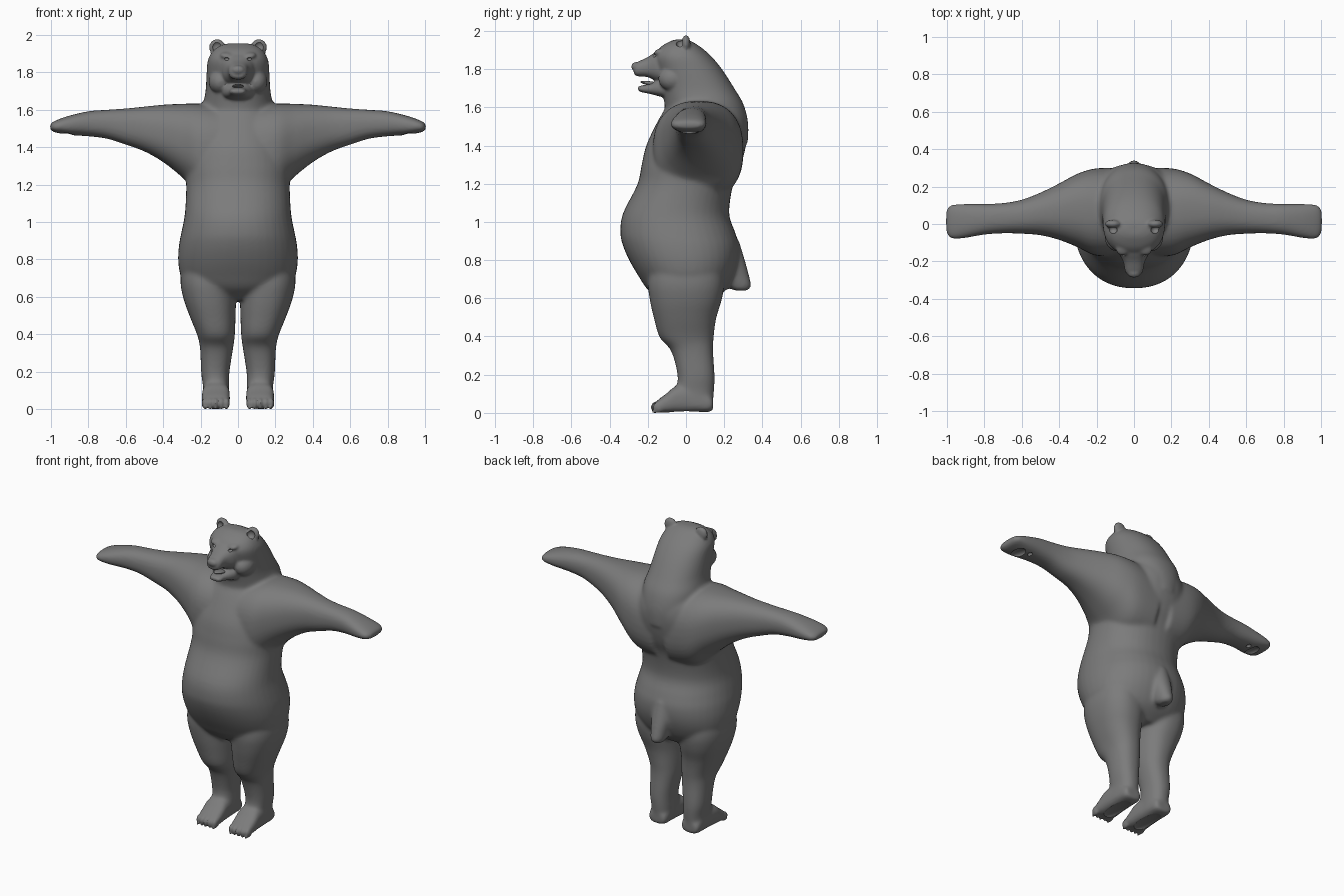
import bpy, bmesh, math
from mathutils import Vector, Matrix

if "Cube" in bpy.data.objects:
    bpy.data.objects.remove(bpy.data.objects["Cube"])

fur = bpy.data.materials.new("grey_fur")
fur.diffuse_color = (0.2, 0.2, 0.2, 1)
fur.use_nodes = True
fur.node_tree.nodes["Principled BSDF"].inputs["Base Color"].default_value = fur.diffuse_color


def finish(name, bm):
    bmesh.ops.recalc_face_normals(bm, faces=bm.faces)
    me = bpy.data.meshes.new(name)
    bm.to_mesh(me)
    bm.free()
    me.materials.append(fur)
    ob = bpy.data.objects.new(name, me)
    bpy.context.collection.objects.link(ob)
    return ob


def spline(rows, steps=4):
    """Smoothly interpolate the rows of section limits."""
    out = []
    for i in range(len(rows) - 1):
        a, b, c, d = (rows[max(0, min(len(rows) - 1, i + k))] for k in (-1, 0, 1, 2))
        for s in range(steps):
            t = s / steps
            out.append([q + 0.5 * t * (r - p + t * (2 * p - 5 * q + 4 * r - w + t * (3 * (q - r) + w - p)))
                        for p, q, r, w in zip(a, b, c, d)])
    return out + [list(rows[-1])]


def loft(name, axis, rows, power=2.2, side=1, n=40):
    """Rounded sections along an axis; row = position, u min, u max, v min, v max."""
    bm = bmesh.new()
    u, v = [k for k in range(3) if k != axis]
    rings = []
    for t, u0, u1, v0, v1 in spline(rows):
        ring = []
        for k in range(n):
            a = 2 * math.pi * k / n
            c, s = math.cos(a), math.sin(a)
            co = [0, 0, 0]
            co[axis] = t
            co[u] = (u0 + u1) / 2 + (u1 - u0) / 2 * math.copysign(abs(c) ** (2 / power), c)
            co[v] = (v0 + v1) / 2 + (v1 - v0) / 2 * math.copysign(abs(s) ** (2 / power), s)
            co[0] *= side
            ring.append(bm.verts.new(co))
        rings.append(ring)
    for p, q in zip(rings, rings[1:]):
        for k in range(n):
            bm.faces.new((p[k], p[(k + 1) % n], q[(k + 1) % n], q[k]))
    bm.faces.new(rings[0])
    bm.faces.new(rings[-1])
    return finish(name, bm)


def ball(name, co, radii, tilt=0):
    bm = bmesh.new()
    m = Matrix.Translation(co) @ Matrix.Rotation(tilt, 4, 'X') @ Matrix.Diagonal((*radii, 1))
    bmesh.ops.create_uvsphere(bm, u_segments=24, v_segments=14, radius=1, matrix=m)
    return finish(name, bm)


def join(name, parts):
    bpy.ops.object.select_all(action='DESELECT')
    for ob in parts:
        ob.select_set(True)
    bpy.context.view_layer.objects.active = parts[0]
    bpy.ops.object.join()
    parts[0].name = name
    return parts[0]


def modify(ob, kind, **settings):
    bpy.context.view_layer.objects.active = ob
    mod = ob.modifiers.new(kind.lower(), kind)
    for key, value in settings.items():
        setattr(mod, key, value)
    bpy.ops.object.modifier_apply(modifier=mod.name)


def fuse(ob, voxel, rounds):
    modify(ob, 'REMESH', mode='VOXEL', voxel_size=voxel)
    modify(ob, 'SMOOTH', factor=0.5, iterations=rounds)


def sym(z, w, y0, y1):
    return (z, -w, w, y0, y1)


# torso with belly and shoulder hump
parts = [loft("torso", 2, [sym(*r) for r in (
    (.59, .16, -.12, .14), (.65, .26, -.20, .21), (.72, .307, -.248, .25), (.80, .32, -.295, .275),
    (.88, .316, -.33, .278), (.95, .303, -.344, .258), (1.05, .284, -.33, .226), (1.2, .277, -.255, .247),
    (1.3, .285, -.233, .287), (1.4, .27, -.21, .313), (1.5, .24, -.165, .322), (1.58, .21, -.12, .30),
    (1.63, .15, -.08, .25))])]

# neck and skull
parts.append(loft("neck", 2, [sym(*r) for r in (
    (1.42, .13, -.10, .325), (1.52, .18, -.11, .326), (1.62, .188, -.112, .302), (1.7, .174, -.13, .256),
    (1.8, .168, -.155, .192), (1.87, .162, -.168, .135), (1.92, .135, -.135, .078),
    (1.95, .095, -.085, .03), (1.96, .05, -.06, .0))]))

# tail
parts.append(loft("tail", 2, [sym(*r) for r in (
    (.645, .03, .255, .325), (.67, .045, .21, .342), (.72, .055, .17, .332), (.80, .07, .12, .31),
    (.90, .06, .1, .28))]))

for s in (-1, 1):
    # arms
    parts.append(loft("arm", 0, (
        (.05, -.17, .30, 1.12, 1.62), (.2, -.17, .298, 1.15, 1.637), (.3, -.125, .27, 1.245, 1.637),
        (.4, -.085, .217, 1.325, 1.632), (.5, -.06, .168, 1.382, 1.622), (.6, -.052, .13, 1.418, 1.612),
        (.7, -.05, .112, 1.45, 1.605), (.8, -.057, .108, 1.463, 1.597), (.9, -.075, .108, 1.47, 1.574),
        (.96, -.081, .106, 1.48, 1.554), (.99, -.072, .097, 1.488, 1.54), (1.006, -.04, .07, 1.5, 1.528)),
        2.4, s))
    # legs
    parts.append(loft("leg", 2, (
        (.04, .05, .187, -.05, .138), (.12, .048, .187, -.052, .147), (.2, .046, .197, -.044, .15),
        (.33, .026, .203, -.078, .142), (.4, .017, .218, -.138, .145), (.5, .013, .258, -.168, .158),
        (.6, .010, .293, -.19, .188), (.7, .008, .308, -.2, .2), (.85, .02, .29, -.18, .18)), 2.3, s))
    # feet
    parts.append(loft("foot", 1, (
        (-.165, .06, .178, .02, .05), (-.145, .046, .19, .008, .075), (-.1, .043, .193, .005, .108),
        (-.05, .044, .192, .006, .145), (.05, .05, .187, .008, .14), (.12, .055, .182, .01, .1),
        (.142, .07, .17, .02, .08)), 3, s))
body = join("body", parts)
fuse(body, 0.01, 9)

# muzzle and open lower jaw
parts = [body]
parts.append(loft("muzzle", 1, (
    (-.272, -.032, .032, 1.778, 1.825), (-.255, -.047, .047, 1.768, 1.842), (-.2, -.058, .058, 1.763, 1.868),
    (-.14, -.088, .088, 1.735, 1.905), (-.05, -.1, .1, 1.71, 1.92)), 2.5))
parts.append(loft("jaw", 1, (
    (-.252, -.028, .028, 1.696, 1.712), (-.235, -.042, .042, 1.685, 1.719), (-.19, -.05, .05, 1.676, 1.728),
    (-.13, -.08, .08, 1.66, 1.75), (-.05, -.1, .1, 1.64, 1.77)), 2.5))
parts.append(ball("nose", (0, -.262, 1.818), (.037, .025, .024)))
for s in (-1, 1):
    parts.append(ball("ear", (s * .112, .0, 1.938), (.043, .023, .046)))
    parts.append(ball("cheek", (s * .095, -.065, 1.755), (.062, .08, .065)))
    parts.append(ball("brow", (s * .062, -.135, 1.898), (.035, .035, .015), .3))
    for k in range(5):
        # toes
        parts.append(ball("toe", (s * (.061 + .029 * k), -.145 - .012 * (1 - abs(k - 1.7) / 2), .035),
                          (.0165, .03, .03)))
        parts.append(ball("claw", (s * (.061 + .029 * k), -.165, .012), (.007, .014, .012)))
fuse(body, 0.008, 3) if len(parts) == 1 else fuse(join("body", parts), 0.008, 3)

# hollows of eyes, ears, soles and paw pads
cutters = []
for s in (-1, 1):
    cutters += [ball("eye_cut", (s * .062, -.172, 1.877), (.014, .02, .009)),
                ball("ear_cut", (s * .114, -.03, 1.942), (.026, .022, .028)),
                ball("sole_cut", (s * .117, -.01, .004), (.056, .115, .016)),
                ball("palm_cut", (s * .915, .01, 1.472), (.034, .06, .018)),
                ball("pad_cut", (s * .855, .05, 1.468), (.014, .018, .014))]
cutter = join("hollow_cutter", cutters)
cutter.hide_render = True
modify(body, 'BOOLEAN', operation='DIFFERENCE', object=cutter, solver='EXACT')
bpy.data.objects.remove(cutter)

# tongue
tongue = ball("tongue", (0, -.185, 1.73), (.03, .055, .011), -.15)

# stand on the ground and keep one clean material
low = min(v.co.z for v in body.data.vertices)
for ob in (body, tongue):
    ob.data.transform(Matrix.Translation((0, 0, -low)))
    ob.data.materials.clear()
    ob.data.materials.append(fur)
    for f in ob.data.polygons:
        f.material_index = 0
    bpy.ops.object.select_all(action='DESELECT')
    ob.select_set(True)
    bpy.context.view_layer.objects.active = ob
    bpy.ops.object.shade_smooth_by_angle(angle=math.radians(50))
